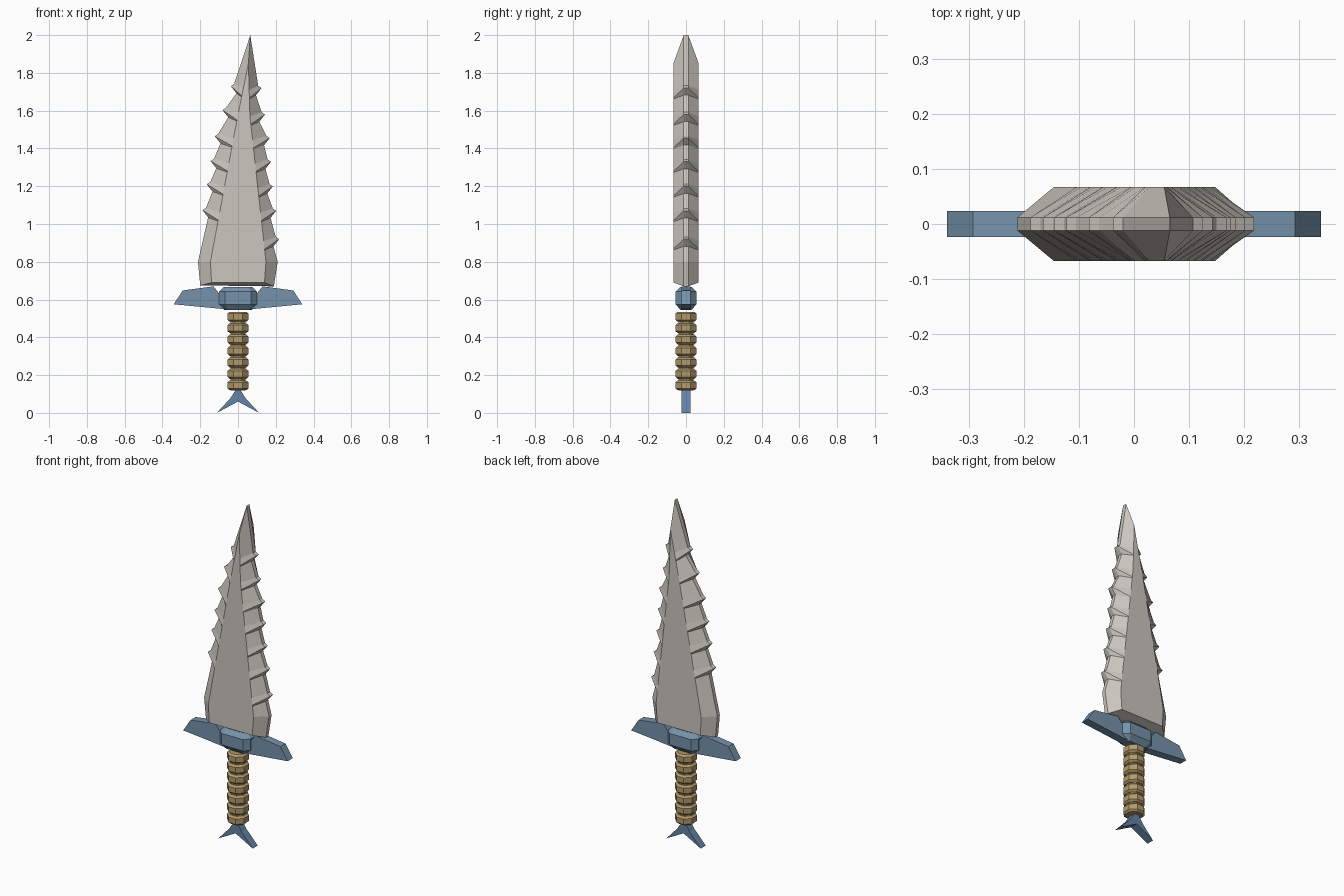
import bpy, bmesh, math

cube = bpy.data.objects.get("Cube")
if cube:
    bpy.data.objects.remove(cube, do_unlink=True)


def material(name, rgb):
    m = bpy.data.materials.new(name)
    m.use_nodes = True
    m.diffuse_color = (*rgb, 1)
    m.node_tree.nodes["Principled BSDF"].inputs["Base Color"].default_value = (*rgb, 1)
    return m


bone = material("pale_bone", (0.60, 0.57, 0.52))
steel = material("steel_blue", (0.18, 0.29, 0.41))
deep = material("deep_blue", (0.13, 0.23, 0.38))
tan = material("tan_wrap", (0.45, 0.33, 0.15))


def finish(name, bm, mat):
    bmesh.ops.remove_doubles(bm, verts=bm.verts, dist=0.0005)
    bmesh.ops.recalc_face_normals(bm, faces=bm.faces)
    mesh = bpy.data.meshes.new(name)
    bm.to_mesh(mesh)
    bm.free()
    mesh.materials.append(mat)
    ob = bpy.data.objects.new(name, mesh)
    bpy.context.collection.objects.link(ob)
    return ob


def face(bm, points):
    return bm.faces.new([bm.verts.new(p) for p in points])


def loft(name, rings, mat):
    """Skin a stack of equal-sized closed rings and cap both ends."""
    bm = bmesh.new()
    for a, b in zip(rings, rings[1:]):
        for i in range(len(a)):
            j = (i + 1) % len(a)
            face(bm, [a[i], a[j], b[j], b[i]])
    face(bm, rings[0])
    face(bm, rings[-1])
    return finish(name, bm, mat)


def plate(name, outline, half, mat):
    """Front outline in x and z, given thickness along y."""
    return loft(name, [[(x, y, z) for x, z in outline] for y in (-half, half)], mat)


# Blade: flat faces bounded by ridge lines, bevels running out to toothed edges
EDGE, FLAT = 0.012, 0.067
APEX, TIP = (0.055, 1.85), (0.065, 2.0)


def along(line, z):
    for (x0, z0), (x1, z1) in zip(line, line[1:]):
        if z <= z1:
            return x0 + (x1 - x0) * (z - z0) / (z1 - z0)
    return line[-1][0]


def toothed_edge(side, base, belly, tips, ridge):
    """Rows of (outer x, outer z, ridge x, ridge z) from base to tip."""
    rows = [(*base, 0.69), (*belly, belly[1])]
    for x, z in tips:
        rows.append((x - side * 0.030, z - 0.038, z - 0.058))
        rows.append((x, z, z - 0.052))
        rows.append((x - side * 0.018, z + 0.012, z - 0.01))
    rows.append((*TIP, APEX[1]))
    return [(x, z, along(ridge, zi), zi) for x, z, zi in rows]


left = toothed_edge(
    1, (0.19, 0.67), (0.21, 0.80),
    [(0.218, 0.92), (0.202, 1.07), (0.185, 1.20), (0.175, 1.33),
     (0.168, 1.455), (0.143, 1.58), (0.125, 1.72)],
    [(0.14, 0.69), (0.148, 0.80), (0.063, 1.57), APEX])
right = toothed_edge(
    -1, (-0.20, 0.675), (-0.212, 0.80),
    [(-0.188, 1.073), (-0.165, 1.21), (-0.145, 1.333),
     (-0.123, 1.465), (-0.082, 1.603), (-0.038, 1.73)],
    [(-0.14, 0.69), (-0.146, 0.80), (0.0, 1.58), APEX])

bm = bmesh.new()
for rows in (left, right):
    for a, b in zip(rows, rows[1:]):
        face(bm, [(r[0], y, r[1]) for r, y in
                  ((a, -EDGE), (a, EDGE), (b, EDGE), (b, -EDGE))])
        for s in (-1, 1):
            face(bm, [(a[0], s * EDGE, a[1]), (b[0], s * EDGE, b[1]),
                      (b[2], s * FLAT, b[3]), (a[2], s * FLAT, a[3])])
for s in (-1, 1):
    loop = left + right[-2::-1]
    face(bm, [(r[2], s * FLAT, r[3]) for r in loop])
    face(bm, [(left[0][0], s * EDGE, left[0][1]), (left[0][2], s * FLAT, left[0][3]),
              (right[0][2], s * FLAT, right[0][3]), (right[0][0], s * EDGE, right[0][1])])
face(bm, [(r[0], y, r[1]) for r, y in
          ((left[0], -EDGE), (left[0], EDGE), (right[0], EDGE), (right[0], -EDGE))])
bmesh.ops.dissolve_degenerate(bm, dist=0.0001, edges=bm.edges)
finish("blade", bm, bone)

# Guard wings, mirrored
wing = [(0.34, 0.575), (0.293, 0.648), (0.13, 0.67), (0.09, 0.62), (0.06, 0.548)]
for name, s in (("guard_wing_left", 1), ("guard_wing_right", -1)):
    plate(name, [(s * x, z) for x, z in wing], 0.024, steel)


# Guard hub: long octagon, chamfered above and below
def octagon(hx, hy, cut, z):
    quarter = [(hx, hy - cut), (hx - cut, hy)]
    pts = quarter + [(-x, y) for x, y in reversed(quarter)]
    return [(x, y, z) for x, y in pts + [(-x, -y) for x, y in pts]]


loft("guard_hub", [octagon(0.10 - d, 0.055 - d, 0.03 - d * 0.4, z) for d, z in
                   ((0.026, 0.545), (0, 0.575), (0, 0.642), (0.026, 0.667))], steel)

# Grip: slim core with seven chamfered wraps
R = 0.055
CORNER = R * (1 - math.tan(math.pi / 8))


def wrap_ring(d, z):
    return octagon(R - d, R - d, CORNER * (1 - d / R), z)


loft("grip_core", [wrap_ring(0.014, z) for z in (0.118, 0.532)], tan)
for i in range(7):
    z = 0.146 + i * 0.0605
    loft(f"grip_wrap_{i + 1}", [wrap_ring(d, z + h) for d, h in
                                ((0.011, -0.026), (0, -0.016), (0, 0.016), (0.011, 0.026))], tan)

# Forked pommel
half = [(0.012, 0.122), (0.04, 0.078), (0.112, 0.0)]
plate("pommel_fork", half + [(0, 0.06)] + [(-x, z) for x, z in reversed(half)], 0.023, deep)
